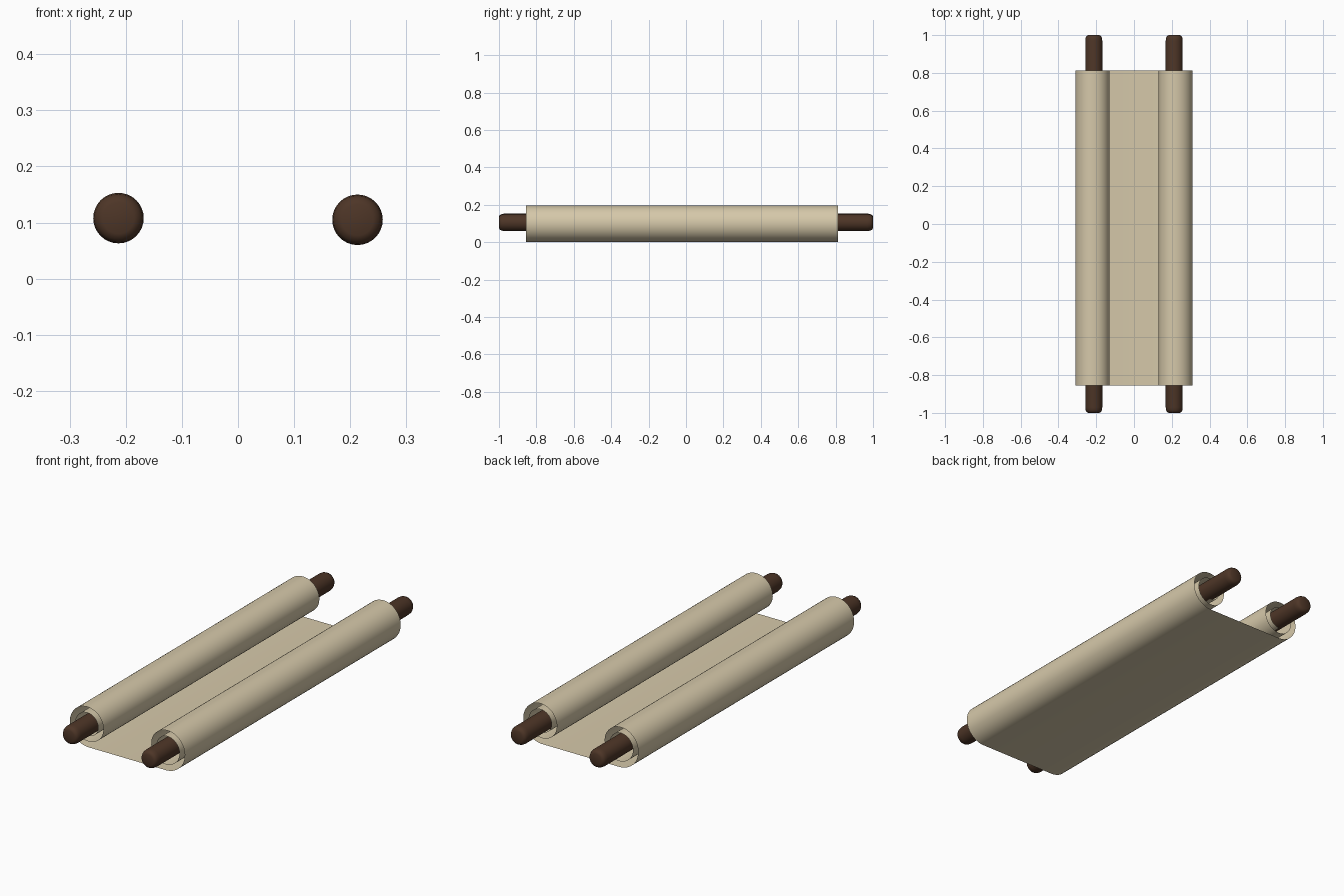
import bpy, bmesh, math

if "Cube" in bpy.data.objects:
    bpy.data.objects.remove(bpy.data.objects["Cube"])

def material(name, rgb):
    m = bpy.data.materials.new(name)
    m.diffuse_color = (*rgb, 1)
    m.use_nodes = True
    m.node_tree.nodes["Principled BSDF"].inputs["Base Color"].default_value = m.diffuse_color
    return m

PAPER = material("parchment", (0.67, 0.58, 0.40))
WOOD = material("dark wood", (0.075, 0.036, 0.02))

def finish(name, bm, mat, angle):
    me = bpy.data.meshes.new(name)
    bm.to_mesh(me)
    bm.free()
    me.materials.append(mat)
    ob = bpy.data.objects.new(name, me)
    bpy.context.collection.objects.link(ob)
    bpy.ops.object.select_all(action='DESELECT')
    bpy.context.view_layer.objects.active = ob
    ob.select_set(True)
    bpy.ops.object.shade_smooth_by_angle(angle=math.radians(angle))
    return ob

CX, CZ = 0.213, 0.105
Y0, Y1 = -0.855, 0.813

# sheet: spiral in at each side, joined by the flat middle
def spiral(side, turns=2.0, per_turn=40):
    pts = []
    n = int(turns * per_turn)
    for i in range(n + 1):
        t = i / per_turn
        a = -math.pi / 2 + 2 * math.pi * t
        r = 0.105 - 0.0285 * t
        pts.append((side * (CX + r * math.cos(a)), CZ + r * math.sin(a)))
    return pts

profile = spiral(-1)[::-1] + spiral(1)
bm = bmesh.new()
rows = [[bm.verts.new((x, y, z)) for x, z in profile] for y in (Y0, Y1)]
for i in range(len(profile) - 1):
    bm.faces.new((rows[0][i], rows[0][i + 1], rows[1][i + 1], rows[1][i]))
finish("parchment_sheet", bm, PAPER, 40)

# dowels: lathed rods with rounded ends
def dowel(name, x, z, r=0.045, sides=32):
    prof = [(0.028, -1), (0.038, -0.995), (0.043, -0.985), (r, -0.97)]
    prof += [(rad, -y) for rad, y in prof[::-1]]
    bm = bmesh.new()
    rings = [[bm.verts.new((x + q * math.cos(2 * math.pi * k / sides), y,
                            z + q * math.sin(2 * math.pi * k / sides)))
              for k in range(sides)] for q, y in prof]
    for a, b in zip(rings, rings[1:]):
        for k in range(sides):
            j = (k + 1) % sides
            bm.faces.new((a[k], a[j], b[j], b[k]))
    bm.faces.new(rings[0])
    bm.faces.new(rings[-1])
    bmesh.ops.recalc_face_normals(bm, faces=bm.faces)
    finish(name, bm, WOOD, 50)

dowel("left_dowel", -CX, 0.108)
dowel("right_dowel", CX, 0.105)
